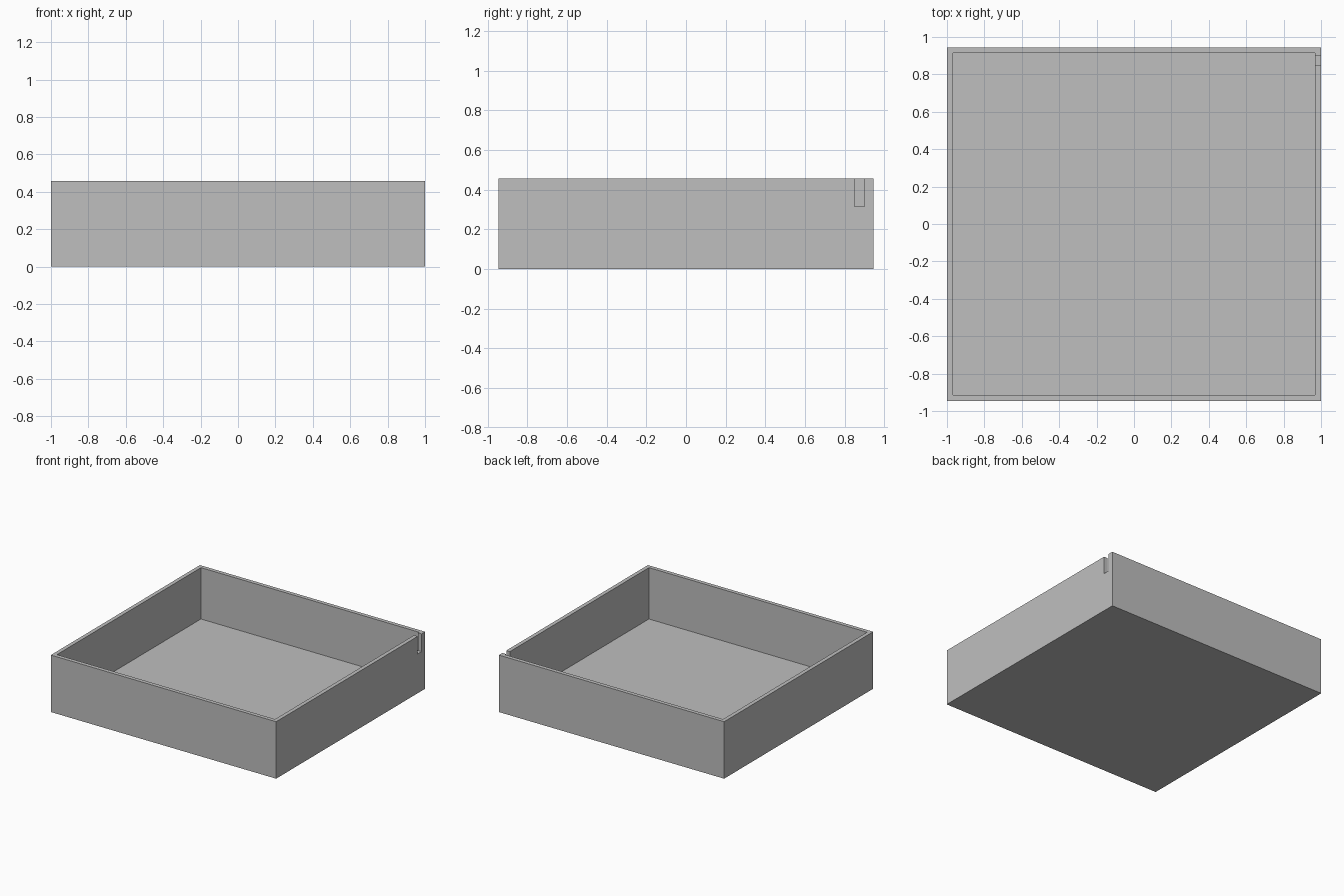
import bpy
import bmesh
from mathutils import Vector

default = bpy.data.objects.get("Cube")
if default:
    bpy.data.objects.remove(default, do_unlink=True)

HALF_X, HALF_Y, HEIGHT = 1.0, 0.945, 0.457
WALL = 0.045
NOTCH_WIDTH, NOTCH_BOTTOM = 0.05, 0.315

grey = bpy.data.materials.new("light grey")
grey.use_nodes = True
grey.diffuse_color = (0.52, 0.52, 0.52, 1)
grey.node_tree.nodes["Principled BSDF"].inputs["Base Color"].default_value = (0.52, 0.52, 0.52, 1)


def box(name, low, high, hollow=False):
    """Box between two corners, optionally hollowed out as an open tray."""
    low, high = Vector(low), Vector(high)
    bm = bmesh.new()
    bmesh.ops.create_cube(bm, size=1)
    bmesh.ops.scale(bm, vec=high - low, verts=bm.verts)
    bmesh.ops.translate(bm, vec=(low + high) / 2, verts=bm.verts)
    if hollow:
        bm.normal_update()
        top = max(bm.faces, key=lambda f: f.normal.z)
        bmesh.ops.inset_region(bm, faces=[top], thickness=WALL)
        result = bmesh.ops.extrude_face_region(bm, geom=[top])
        verts = [v for v in result["geom"] if isinstance(v, bmesh.types.BMVert)]
        bmesh.ops.translate(bm, vec=(0, 0, WALL - high.z), verts=verts)
        if top.is_valid:
            bmesh.ops.delete(bm, geom=[top], context="FACES_ONLY")
        bmesh.ops.recalc_face_normals(bm, faces=bm.faces)
    mesh = bpy.data.meshes.new(name)
    bm.to_mesh(mesh)
    bm.free()
    mesh.materials.append(grey)
    obj = bpy.data.objects.new(name, mesh)
    bpy.context.collection.objects.link(obj)
    return obj


# Open tray with even walls and floor
tray = box("tray", (-HALF_X, -HALF_Y, 0), (HALF_X, HALF_Y, HEIGHT), hollow=True)

# Slot through the left wall, flush with the inside of the back wall
inner_y = HALF_Y - WALL
cutter = box("slot_cutter",
             (HALF_X - 2 * WALL, inner_y - NOTCH_WIDTH, NOTCH_BOTTOM),
             (HALF_X + WALL, inner_y, HEIGHT + WALL))
cutter.hide_render = True

cut = tray.modifiers.new("slot", "BOOLEAN")
cut.operation = "DIFFERENCE"
cut.solver = "EXACT"
cut.object = cutter
bpy.context.view_layer.objects.active = tray
bpy.ops.object.modifier_apply(modifier=cut.name)
bpy.data.objects.remove(cutter, do_unlink=True)
